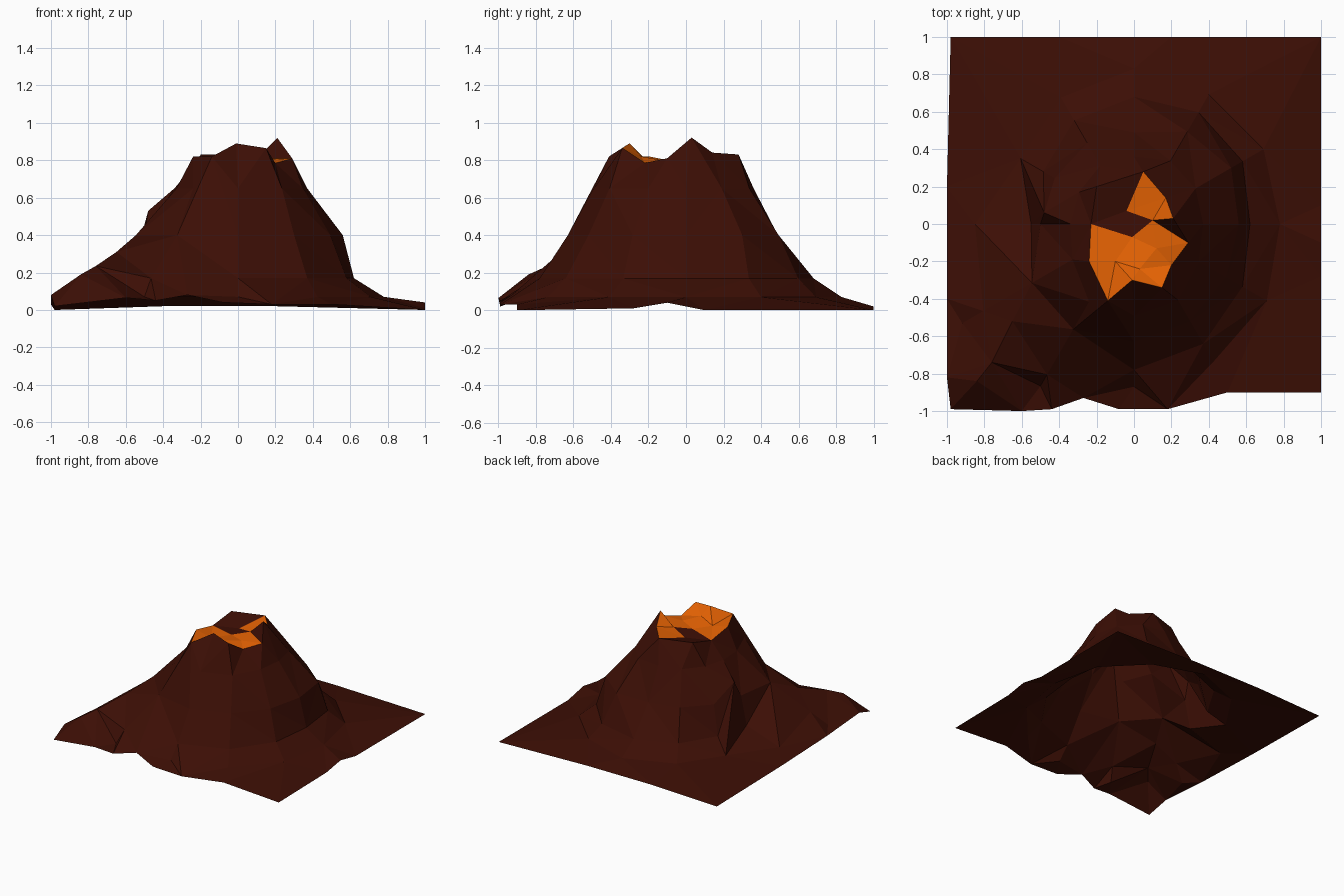
import bpy
from math import cos, sin, radians
from mathutils import Vector
from mathutils.geometry import delaunay_2d_cdt

if "Cube" in bpy.data.objects:
    bpy.data.objects.remove(bpy.data.objects["Cube"])

# crater rim, counter-clockwise, then crater floor
rim = [(-.23, 0, .78), (-.24, -.2, .82), (-.14, -.41, .82), (-.01, -.3, .89),
       (.15, -.34, .865), (.2, -.22, .785), (.29, -.1, .81), (.21, .03, .92),
       (.17, .14, .84), (.05, .28, .83), (-.2, .2, .83)]
floor = [(.1, .02, .81), (-.01, -.07, .79), (-.04, .07, .78),
         (.12, -.13, .8), (-.1, -.2, .79), (.03, -.24, .82)]

# outer border of the ground, counter-clockwise
border = [(-.98, -.99, .02), (-.6, -1, .065), (-.44, -.99, .05), (-.27, -.93, .08),
          (-.08, -.99, .04), (.18, -.99, .03), (.5, -.9, .03), (1, -.9, 0),
          (1, -.28, .01), (1, -.1, .04), (1, .1, 0), (1, 1, 0), (.2, 1, .02),
          (-.4, 1, .02), (-.98, 1, 0), (-1, .2, .03), (-1, -.4, .05), (-1, -.82, .08)]

# ridge running to the front left corner, and the left shoulder
ridge = [(-.65, -.52, .31), (-.76, -.74, .235), (-.84, -.84, .19), (-.48, .06, .53)]

# slope contours: height and radius every 30 degrees from +x
contours = {
    .65: [.37, .38, .39, .36, .36, .34, .34, .38, .48, .49, .47, .40],
    .40: [.56, .60, .57, .49, .50, .49, .50, .63, .65, .63, .60, .57],
    .17: [.62, .67, .69, .68, .64, .56, .55, .93, .93, .78, .74, .67],
    .07: [.78, .80, .80, .83, .78, .70, .85, 1.06, 1.0, .87, .85, .82],
}
slope = [(r * cos(radians(30 * i)), r * sin(radians(30 * i)), z)
         for z, radii in contours.items() for i, r in enumerate(radii)]

# triangulate everything once; lava patches are marked as input regions
points = rim + floor + border + ridge + slope
n_rim, start = len(rim), len(rim) + len(floor)
outline = list(range(start, start + len(border)))
lava_front = [0, 1, 2, 3, 4, 5, 6, 11, 12]
lava_back = [11, 7, 8, 9, 13]
rim_edges = [(i, (i + 1) % n_rim) for i in range(n_rim)]
verts, _, faces, orig_v, _, orig_f = delaunay_2d_cdt(
    [Vector(p[:2]) for p in points], rim_edges, [outline, lava_front, lava_back], 1, 1e-5)
coords = [points[o[0]] if o else (v.x, v.y, .1) for v, o in zip(verts, orig_v)]


def make_part(name, part_faces, color):
    used = sorted({i for f in part_faces for i in f})
    index = {v: i for i, v in enumerate(used)}
    mesh = bpy.data.meshes.new(name)
    mesh.from_pydata([coords[i] for i in used], [],
                     [[index[i] for i in f] for f in part_faces])
    mat = bpy.data.materials.new(name)
    mat.diffuse_color = color
    mat.use_nodes = True
    mat.node_tree.nodes["Principled BSDF"].inputs["Base Color"].default_value = mat.diffuse_color
    mesh.materials.append(mat)
    bpy.context.collection.objects.link(bpy.data.objects.new(name, mesh))


# rock slopes and glowing crater lining
is_lava = [1 in o or 2 in o for o in orig_f]
make_part("volcano_rock", [f for f, l in zip(faces, is_lava) if not l], (.045, .0045, .0015, 1))
make_part("crater_lava", [f for f, l in zip(faces, is_lava) if l], (.8, .125, .001, 1))
